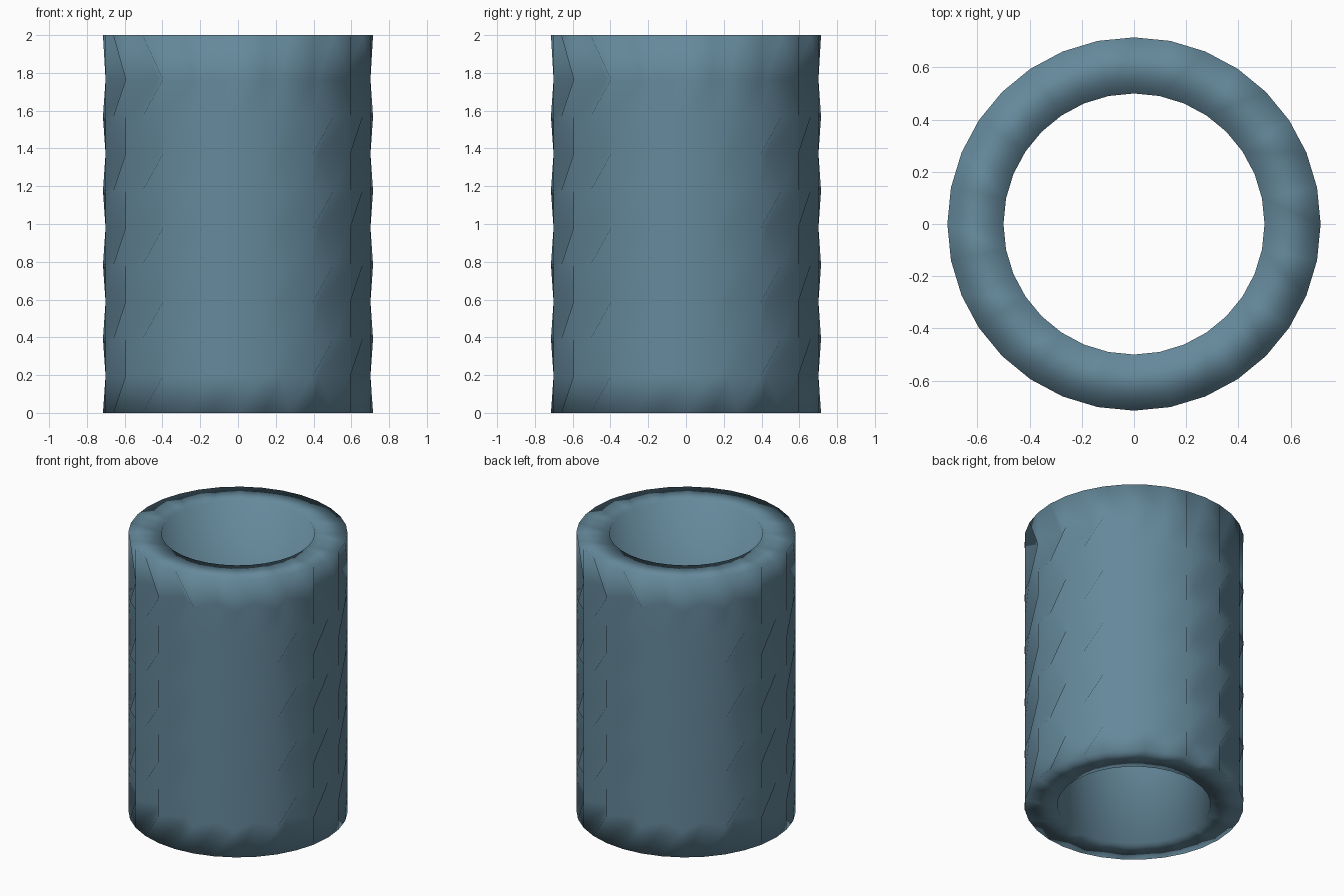
import bpy, math

if "Cube" in bpy.data.objects:
    bpy.data.objects.remove(bpy.data.objects["Cube"])

N = 32            # sides
R, DENT, BORE = 0.715, 0.6, 0.5
PITCH = 0.196     # height of one half row
zs = [PITCH * i for i in range(10)] + [2.0]
zs[9] = 1.765

verts, faces = [], []


def ring(z, radius):
    """Add one ring of points; radius is a function of the column."""
    start = len(verts)
    for j in range(N):
        a = 2 * math.pi * j / N
        verts.append((radius(j) * math.cos(a), radius(j) * math.sin(a), z))
    return start


# outer wall: plain rings alternate with rings whose even points are pushed in
outer = []
for i, z in enumerate(zs):
    dented = i % 2 == 1
    outer.append(ring(z, lambda j: DENT if dented and j % 2 == 0 else R))

# diagonals all lean right, except in the topmost band
for i in range(len(outer) - 1):
    a, b = outer[i], outer[i + 1]
    for j in range(N):
        k = (j + 1) % N
        if i == len(outer) - 2:
            faces += [(a + j, a + k, b + j), (a + k, b + k, b + j)]
        else:
            faces += [(a + j, a + k, b + k), (a + j, b + k, b + j)]

# straight bore and flat end rims
low, high = ring(0, lambda j: BORE), ring(2, lambda j: BORE)
for j in range(N):
    k = (j + 1) % N
    faces.append((low + k, low + j, high + j, high + k))
    faces.append((outer[-1] + j, outer[-1] + k, high + k, high + j))
    faces.append((outer[0] + k, outer[0] + j, low + j, low + k))

mesh = bpy.data.meshes.new("dimpled_tube")
mesh.from_pydata(verts, [], faces)
mesh.update()
mesh.shade_smooth()
tube = bpy.data.objects.new("dimpled_tube", mesh)
bpy.context.collection.objects.link(tube)

# blue-grey finish
mat = bpy.data.materials.new("blue_grey")
mat.diffuse_color = (0.13, 0.25, 0.33, 1)
mat.use_nodes = True
mat.node_tree.nodes["Principled BSDF"].inputs["Base Color"].default_value = mat.diffuse_color
mesh.materials.append(mat)
